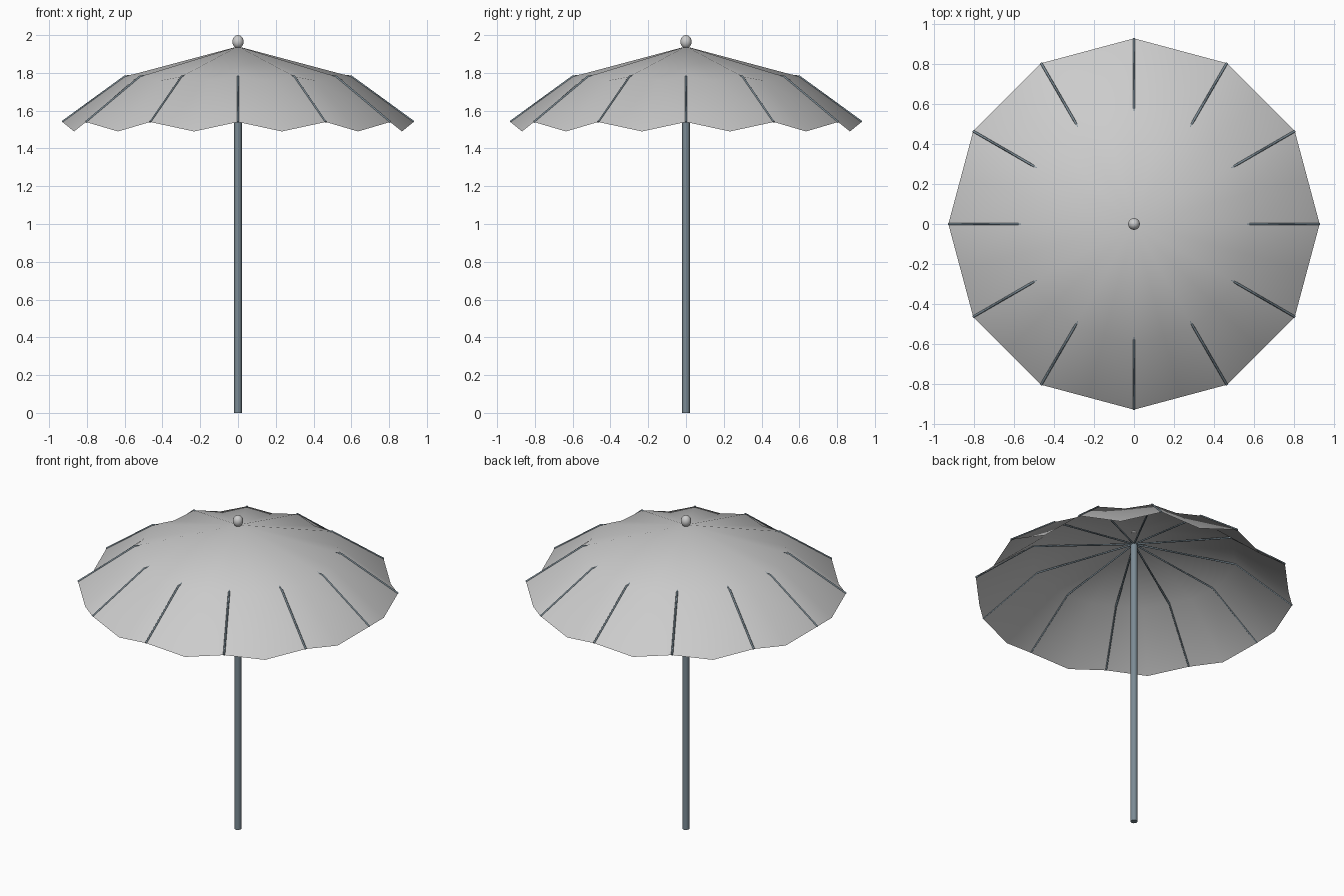
import bpy, bmesh
from math import sin, cos, pi

if "Cube" in bpy.data.objects:
    bpy.data.objects.remove(bpy.data.objects["Cube"])

RIBS = 12
HUB_Z = 1.855


def polar(r, a, z):
    return (r * cos(a), r * sin(a), z)


metal = bpy.data.materials.new("slate_metal")
metal.diffuse_color = (0.20, 0.26, 0.30, 1)
metal.use_nodes = True
metal.node_tree.nodes["Principled BSDF"].inputs["Base Color"].default_value = metal.diffuse_color

# Canopy: thin smooth fabric, sagging between the ribs
bm = bmesh.new()
n = RIBS * 2
rings = []
for r, z, sag in [(0.60, 1.78, 0.02), (0.93, 1.54, 0.05)]:
    ring = []
    for i in range(n):
        valley = i % 2
        rr = r * cos(pi / RIBS) if valley else r
        ring.append(bm.verts.new(polar(rr, 2 * pi * i / n, z - sag * valley)))
    rings.append(ring)
apex = bm.verts.new((0, 0, 1.94))
inner, outer = rings
for i in range(n):
    j = (i + 1) % n
    bm.faces.new((apex, inner[i], inner[j]))
    bm.faces.new((inner[i], outer[i], outer[j], inner[j]))
for f in bm.faces:
    f.smooth = True
mesh = bpy.data.meshes.new("canopy")
bm.to_mesh(mesh)
bm.free()
canopy = bpy.data.objects.new("canopy", mesh)
bpy.context.collection.objects.link(canopy)

# Ribs: thin bent rods running from the hub to the canopy points
curve = bpy.data.curves.new("ribs", "CURVE")
curve.dimensions = "3D"
curve.bevel_depth = 0.006
curve.bevel_resolution = 0
curve.use_fill_caps = True
for k in range(RIBS):
    a = 2 * pi * k / RIBS
    spline = curve.splines.new("POLY")
    spline.points.add(2)
    for p, (r, z) in zip(spline.points, [(0.0, HUB_Z), (0.60, 1.78), (0.93, 1.54)]):
        p.co = (*polar(r, a, z), 1)
ribs = bpy.data.objects.new("ribs", curve)
bpy.context.collection.objects.link(ribs)
curve.materials.append(metal)

# Pole
bpy.ops.mesh.primitive_cylinder_add(vertices=12, radius=0.02, depth=HUB_Z,
                                    location=(0, 0, HUB_Z / 2))
pole = bpy.context.object
pole.name = "pole"
pole.data.materials.append(metal)
bpy.ops.object.shade_smooth_by_angle(angle=pi / 5)

# Finial: small egg-shaped knob on top
bpy.ops.mesh.primitive_uv_sphere_add(segments=16, ring_count=10, radius=1,
                                     location=(0, 0, 1.965))
finial = bpy.context.object
finial.name = "finial"
finial.scale = (0.03, 0.03, 0.035)
bpy.ops.object.shade_smooth()
